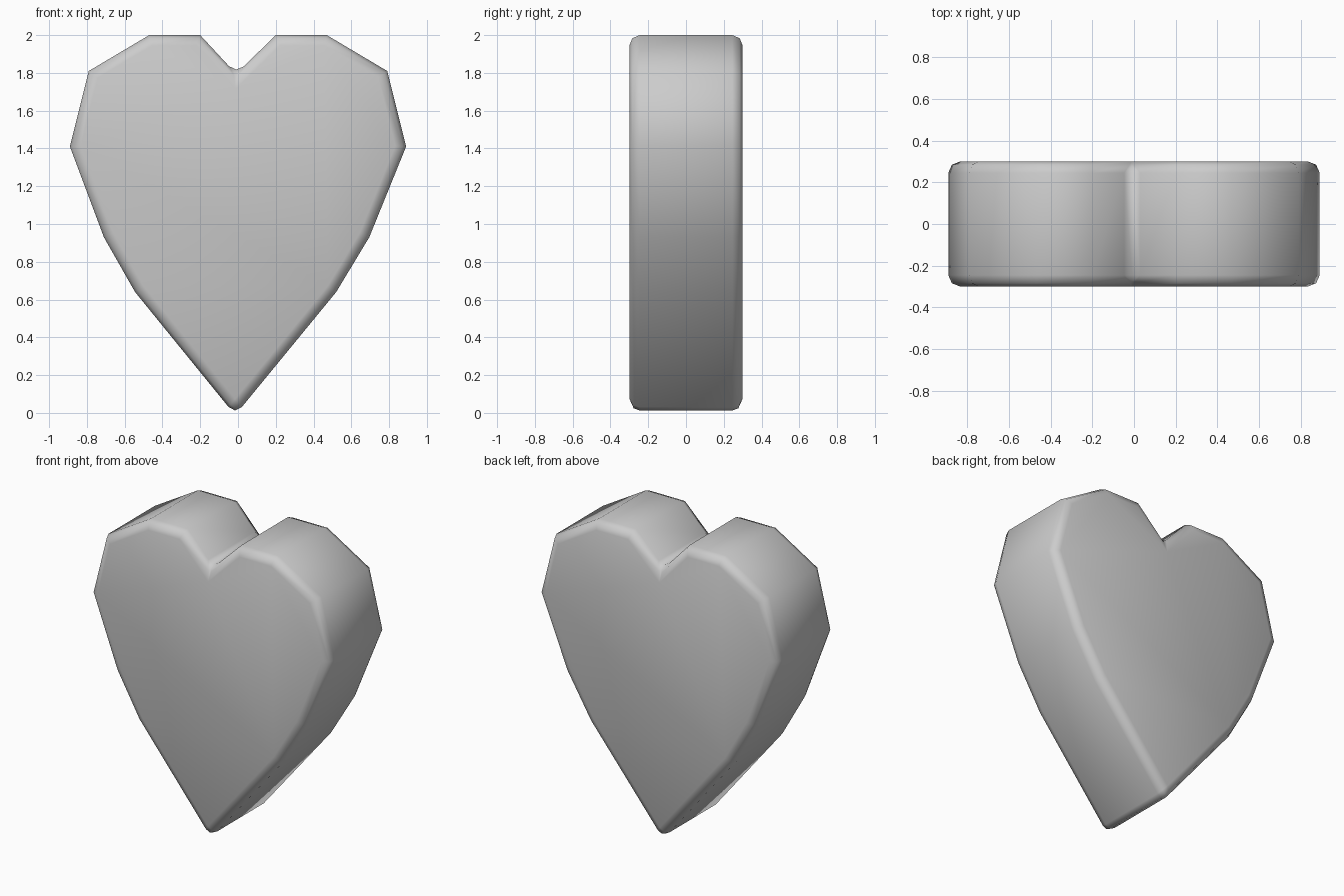
import bpy, bmesh

if "Cube" in bpy.data.objects:
    bpy.data.objects.remove(bpy.data.objects["Cube"])

# Heart outline (x, z), clockwise from the notch
outline = [(-0.01, 1.795), (0.20, 2.0), (0.47, 2.0), (0.79, 1.81), (0.89, 1.41),
           (0.695, 0.93), (0.52, 0.64), (-0.015, -0.012), (-0.545, 0.64),
           (-0.71, 0.93), (-0.89, 1.41), (-0.79, 1.81), (-0.47, 2.0), (-0.20, 2.0)]

# Extrude the outline through the thickness
bm = bmesh.new()
face = bm.faces.new([bm.verts.new((x, -0.3, z)) for x, z in outline])
result = bmesh.ops.extrude_face_region(bm, geom=[face])
for v in result["geom"]:
    if isinstance(v, bmesh.types.BMVert):
        v.co.y = 0.3
bmesh.ops.recalc_face_normals(bm, faces=bm.faces)

# Round the rims, the notch and the tip
sharp = [e for e in bm.edges if e.calc_face_angle() > 1.0]
bmesh.ops.bevel(bm, geom=sharp, offset=0.055, segments=2, profile=0.5,
                affect='EDGES', clamp_overlap=True)
bmesh.ops.recalc_face_normals(bm, faces=bm.faces)
for f in bm.faces:
    f.smooth = True

mesh = bpy.data.meshes.new("heart")
bm.to_mesh(mesh)
bm.free()
heart = bpy.data.objects.new("heart", mesh)
bpy.context.collection.objects.link(heart)
